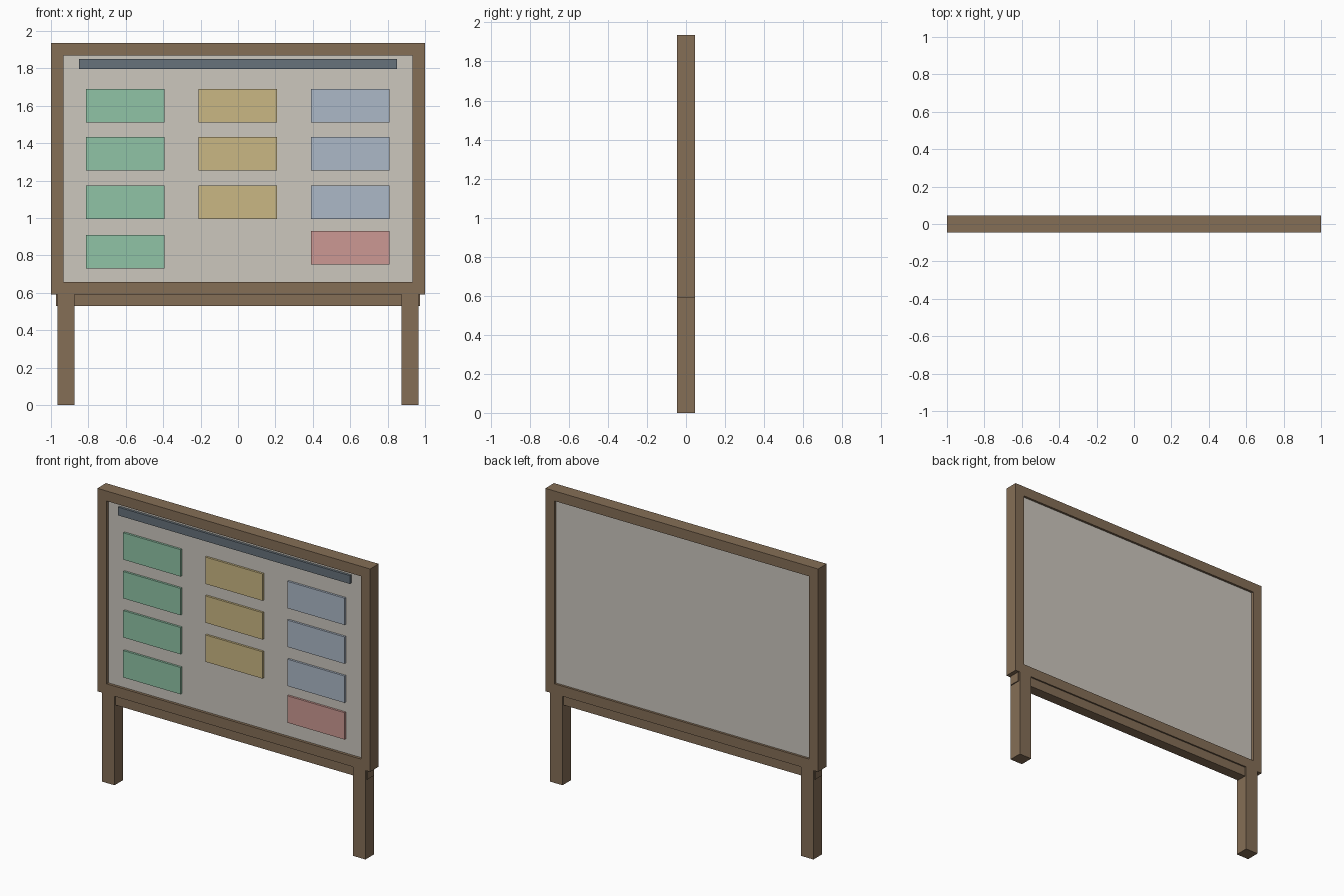
import bpy
import bmesh

if "Cube" in bpy.data.objects:
    bpy.data.objects.remove(bpy.data.objects["Cube"])


def material(name, rgb):
    """Flat colour given as sRGB 0-255, stored linear."""
    def lin(c):
        c /= 255
        return c / 12.92 if c <= 0.04045 else ((c + 0.055) / 1.055) ** 2.4
    m = bpy.data.materials.new(name)
    m.diffuse_color = (*[lin(c) for c in rgb], 1)
    m.use_nodes = True
    m.node_tree.nodes["Principled BSDF"].inputs["Base Color"].default_value = m.diffuse_color
    return m


WOOD = material("brown wood", (133, 110, 86))
BOARD = material("warm grey board", (204, 199, 190))
HEADER = material("slate", (103, 114, 123))
GREEN = material("green card", (144, 195, 166))
YELLOW = material("yellow card", (202, 183, 131))
BLUE = material("blue card", (172, 184, 199))
RED = material("red card", (204, 153, 147))


def finish(name, bm, mat):
    bmesh.ops.recalc_face_normals(bm, faces=bm.faces)
    me = bpy.data.meshes.new(name)
    bm.to_mesh(me)
    bm.free()
    me.materials.append(mat)
    ob = bpy.data.objects.new(name, me)
    bpy.context.collection.objects.link(ob)
    return ob


def box(name, x, y, z, mat):
    """Box from (min, max) ranges on each axis."""
    bm = bmesh.new()
    bmesh.ops.create_cube(bm, size=1)
    for v in bm.verts:
        v.co = [(r[0] + r[1]) / 2 + c * (r[1] - r[0])
                for c, r in zip(v.co, (x, y, z))]
    return finish(name, bm, mat)


# Frame: mitred rectangular ring, extruded through its depth
DEPTH = 0.045
BOTTOM, TOP = 0.59, 1.935
IN_X, IN_BOTTOM, IN_TOP = 0.932, 0.657, 1.869


def rectangle(bm, w, z0, z1):
    return [bm.verts.new((x, -DEPTH, z))
            for x, z in ((-w, z0), (w, z0), (w, z1), (-w, z1))]


bm = bmesh.new()
outer = rectangle(bm, 1.0, BOTTOM, TOP)
inner = rectangle(bm, IN_X, IN_BOTTOM, IN_TOP)
ring = [bm.faces.new((outer[i], outer[(i + 1) % 4], inner[(i + 1) % 4], inner[i]))
        for i in range(4)]
ext = bmesh.ops.extrude_face_region(bm, geom=ring, use_keep_orig=True)
for v in ext["geom"]:
    if isinstance(v, bmesh.types.BMVert):
        v.co.y = DEPTH
finish("frame", bm, WOOD)

# Legs and lower rail
for side, x in (("left", (-0.966, -0.874)), ("right", (0.874, 0.966))):
    box(side + "_leg", x, (-DEPTH, DEPTH), (0, BOTTOM), WOOD)
box("lower_rail", (-0.973, 0.973), (-0.035, 0.035), (0.528, BOTTOM), WOOD)

# Recessed board, tucked slightly into the frame
FACE = -0.027
box("board", (-IN_X - 0.005, IN_X + 0.005), (FACE, 0.03),
    (IN_BOTTOM - 0.005, IN_TOP + 0.005), BOARD)

# Header strip
box("header_strip", (-0.85, 0.85), (-0.043, FACE + 0.002), (1.795, 1.85), HEADER)

# Cards in three columns
ROWS = (1.6, 1.343, 1.084)
COLUMNS = (
    ("green", -0.603, GREEN, ROWS + (0.819,)),
    ("yellow", -0.001, YELLOW, ROWS),
    ("blue", 0.6, BLUE, ROWS),
    ("red", 0.6, RED, (0.841,)),
)
for colour, x, mat, rows in COLUMNS:
    for i, z in enumerate(rows):
        box(f"{colour}_card_{i + 1}", (x - 0.21, x + 0.21),
            (-0.041, FACE + 0.002), (z - 0.089, z + 0.089), mat)
